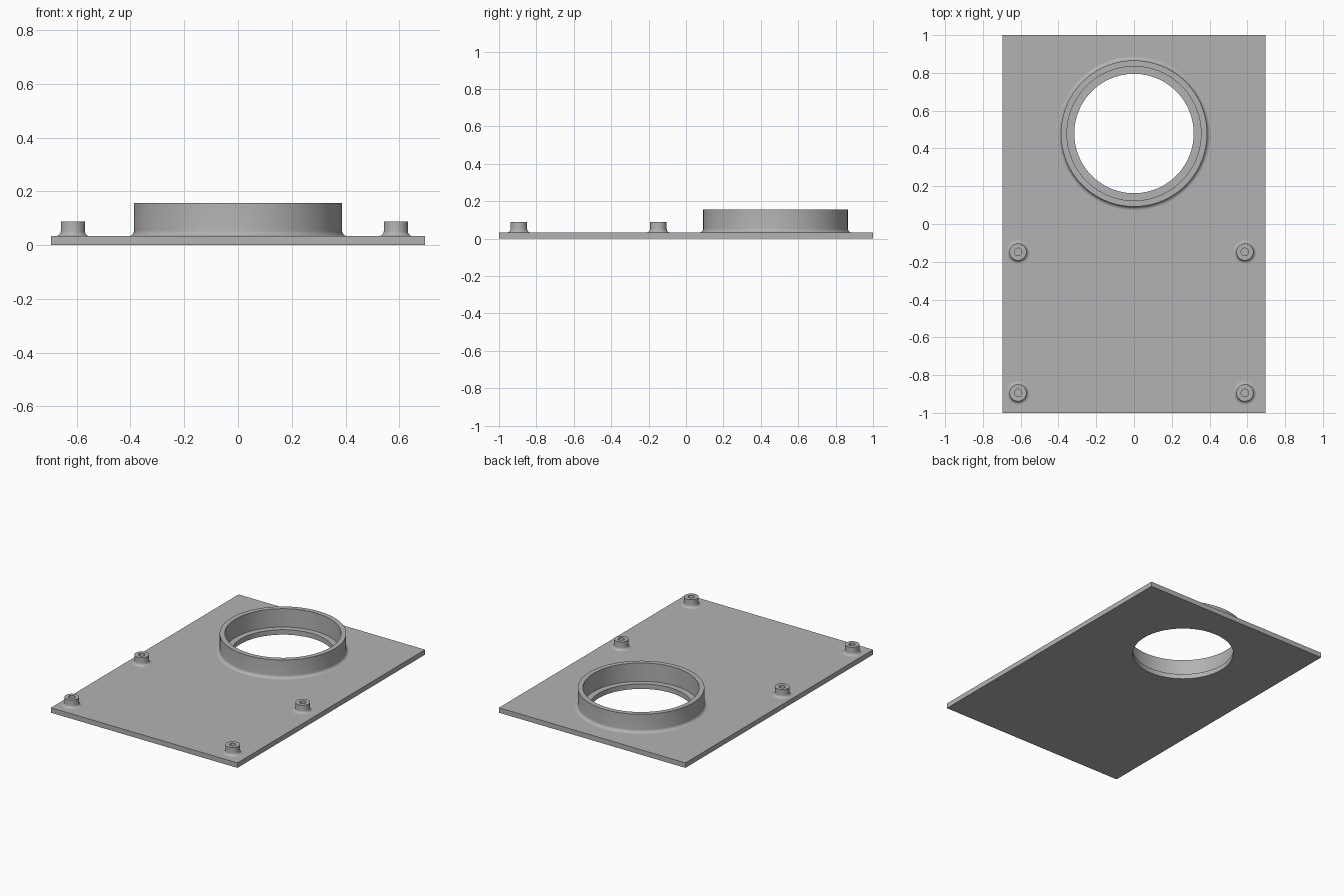
import bpy
import bmesh
from math import cos, sin, pi, radians

if "Cube" in bpy.data.objects:
    bpy.data.objects.remove(bpy.data.objects["Cube"])

PLATE_TOP = 0.0335
RING_Y = 0.479
HOLE_R = 0.316

grey = bpy.data.materials.new("plain grey")
grey.use_nodes = True
colour = (0.45, 0.45, 0.45, 1)
grey.diffuse_color = colour
grey.node_tree.nodes["Principled BSDF"].inputs["Base Color"].default_value = colour


def lathe(name, profile, location, segments):
    """Spin an (r, z) profile around z."""
    bm = bmesh.new()
    verts = [bm.verts.new((r, 0, z)) for r, z in profile]
    edges = [bm.edges.new(pair) for pair in zip(verts, verts[1:])]
    bmesh.ops.spin(bm, geom=verts + edges, cent=(0, 0, 0), axis=(0, 0, 1),
                   angle=2 * pi, steps=segments, use_merge=True)
    bmesh.ops.remove_doubles(bm, verts=bm.verts, dist=1e-5)
    mesh = bpy.data.meshes.new(name)
    bm.to_mesh(mesh)
    bm.free()
    mesh.materials.append(grey)
    obj = bpy.data.objects.new(name, mesh)
    obj.location = location
    bpy.context.collection.objects.link(obj)
    smooth(obj)
    return obj


def smooth(obj):
    bpy.ops.object.select_all(action='DESELECT')
    obj.select_set(True)
    bpy.context.view_layer.objects.active = obj
    bpy.ops.object.shade_smooth_by_angle(angle=radians(30))


def collar(outer, inner, height, fillet):
    """Profile of a tube with a filleted foot, standing on the plate."""
    steps = 6
    foot = [(outer + fillet * (1 - sin(a)), fillet * (1 - cos(a)))
            for a in (pi / 2 * i / steps for i in range(steps + 1))]
    # Runs from the inner foot over the rim and down, so normals face out
    return [(inner, 0), (inner, height), (outer, height)] + foot[::-1]


# Base plate with the round opening
bpy.ops.mesh.primitive_cube_add(size=1, location=(0, 0, PLATE_TOP / 2))
plate = bpy.context.object
plate.name = "base_plate"
plate.scale = (1.392, 2, PLATE_TOP)
bpy.ops.object.transform_apply(location=False, rotation=False, scale=True)
plate.data.materials.append(grey)

bpy.ops.mesh.primitive_cylinder_add(vertices=96, radius=HOLE_R, depth=0.2,
                                    location=(0, RING_Y, 0))
cutter = bpy.context.object
cutter.name = "opening_cutter"
cutter.data.materials.append(grey)
cutter.hide_render = True
cut = plate.modifiers.new("opening", 'BOOLEAN')
cut.operation = 'DIFFERENCE'
cut.solver = 'EXACT'
cut.object = cutter

# Apply the cut and drop the helper
bpy.ops.object.select_all(action='DESELECT')
plate.select_set(True)
bpy.context.view_layer.objects.active = plate
bpy.ops.object.modifier_apply(modifier=cut.name)
bpy.data.objects.remove(cutter)
smooth(plate)

# Raised ring, wider than the opening so a ledge remains inside
lathe("collar_ring", collar(0.387, 0.355, 0.1235, 0.02),
      (0, RING_Y, PLATE_TOP), 96)

# Four hollow mounting posts
for side, x in (("right", -0.614), ("left", 0.587)):
    for end, y in (("front", -0.894), ("middle", -0.148)):
        lathe(f"post_{end}_{side}", collar(0.045, 0.02, 0.055, 0.018),
              (x, y, PLATE_TOP), 32)
